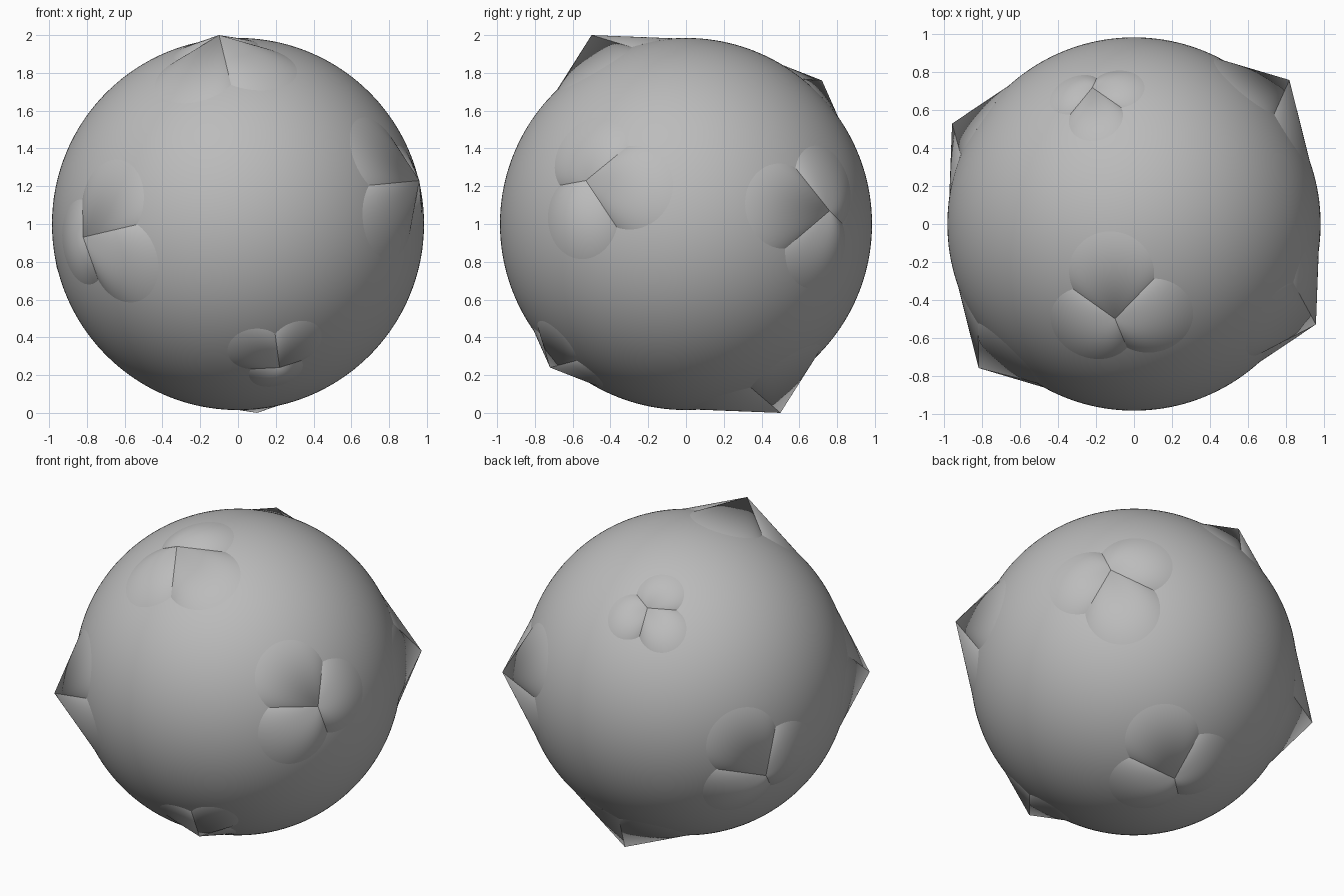
import bpy, bmesh, math
from mathutils import Vector, Quaternion

cube = bpy.data.objects.get("Cube")
if cube:
    bpy.data.objects.remove(cube, do_unlink=True)

RADIUS = 0.985
CENTRE = Vector((0, 0, 1))
SIDES = 56

grey = bpy.data.materials.new("plain grey")
grey.use_nodes = True
grey.diffuse_color = (0.5, 0.5, 0.5, 1)
grey.node_tree.nodes["Principled BSDF"].inputs["Base Color"].default_value = (0.5, 0.5, 0.5, 1)


def make_object(name, bm, sharp_angle):
    mesh = bpy.data.meshes.new(name)
    bmesh.ops.recalc_face_normals(bm, faces=bm.faces)
    bm.to_mesh(mesh)
    bm.free()
    mesh.materials.append(grey)
    obj = bpy.data.objects.new(name, mesh)
    obj.location = CENTRE
    bpy.context.collection.objects.link(obj)
    bpy.ops.object.select_all(action='DESELECT')
    obj.select_set(True)
    bpy.context.view_layer.objects.active = obj
    bpy.ops.object.shade_smooth_by_angle(angle=math.radians(sharp_angle))
    return obj


def add_lobe(bm, apex, toward, offset, spread):
    """Slanted cone from the spike tip to a circle on the ball."""
    out = apex.normalized()
    swing = out.cross(toward).normalized()
    axis = Quaternion(swing, math.radians(offset)) @ out
    rim_start = Quaternion(swing, math.radians(spread)) @ axis
    tip = bm.verts.new(apex)
    rim = [bm.verts.new(Quaternion(axis, math.tau * i / SIDES) @ rim_start * RADIUS)
           for i in range(SIDES)]
    for i in range(SIDES):
        bm.faces.new((tip, rim[i], rim[(i + 1) % SIDES]))
    bm.faces.new(reversed(rim))


# Ball
bm = bmesh.new()
bmesh.ops.create_icosphere(bm, subdivisions=6, radius=RADIUS)
make_object("ball", bm, 30)

# Spike tips: four corners of a tilted cube, with lobe offset and spread in degrees
corners = {
    "top": (Vector((-0.10, -0.50, 1.0)), 11, 13.3),
    "left": (Vector((0.96, -0.53, 0.23)), 11, 13.3),
    "right": (Vector((-0.82, -0.76, -0.07)), 11, 13.3),
    "lower": (Vector((0.22, -0.72, -0.76)), 7.5, 8.5),
}
tips = [sign * c[0] for c in corners.values() for sign in (1, -1)]

# Three lobes on each spike, one toward each neighbouring corner
for name, (corner, offset, spread) in corners.items():
    for side, sign in (("front", 1), ("back", -1)):
        apex = sign * corner
        bm = bmesh.new()
        for other in tips:
            if 0 < apex.normalized().dot(other.normalized()) < 0.9:
                add_lobe(bm, apex, other, offset, spread)
        make_object(f"{side}_{name}_spike", bm, 20)
